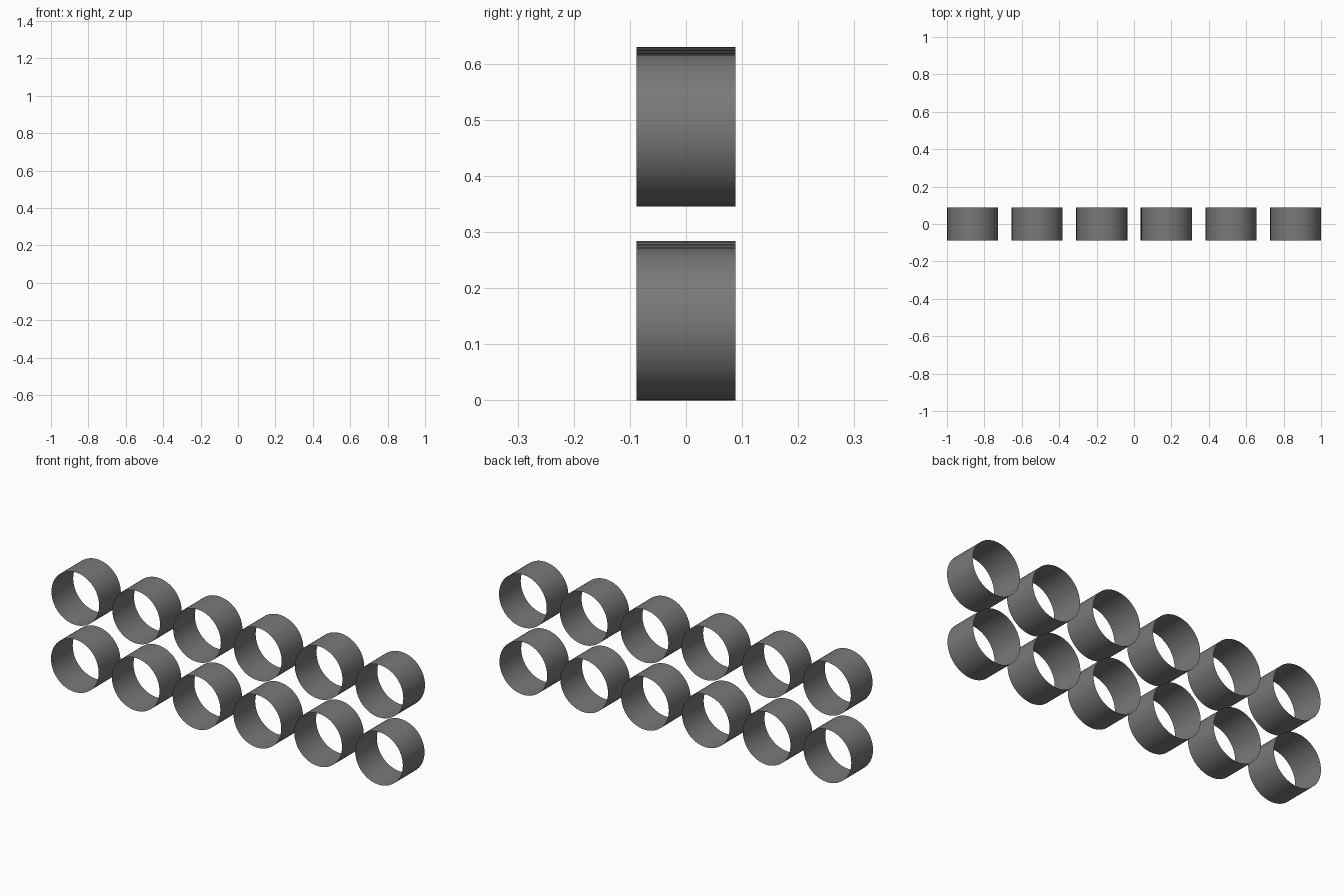
import bpy, bmesh, math

if "Cube" in bpy.data.objects:
    bpy.data.objects.remove(bpy.data.objects["Cube"])

COLS, ROWS = 6, 2
PITCH = 0.3454       # spacing between tube centres
RADIUS = 0.1353
HALF_LEN = 0.088
TILT = 0.0078        # whole grid leans slightly down to the right
CENTRE_Z = 0.315
SIDES = 64

# Dark grey tube material
dark = bpy.data.materials.new("dark_grey")
dark.diffuse_color = (0.19, 0.19, 0.19, 1)
dark.use_nodes = True
dark.node_tree.nodes["Principled BSDF"].inputs["Base Color"].default_value = dark.diffuse_color


def open_tube(name, x, z):
    """Thin-walled tube along y, open at both ends."""
    bm = bmesh.new()
    rings = []
    for y in (-HALF_LEN, HALF_LEN):
        rings.append([bm.verts.new((RADIUS * math.cos(2 * math.pi * i / SIDES), y,
                                    RADIUS * math.sin(2 * math.pi * i / SIDES)))
                      for i in range(SIDES)])
    front, back = rings
    for i in range(SIDES):
        j = (i + 1) % SIDES
        face = bm.faces.new((front[i], back[i], back[j], front[j]))
        face.smooth = True
    # normals point outwards
    bm.normal_update()
    bm.faces.ensure_lookup_table()
    f = bm.faces[0]
    if f.normal.dot(f.calc_center_median()) < 0:
        bmesh.ops.reverse_faces(bm, faces=bm.faces)
    mesh = bpy.data.meshes.new(name)
    bm.to_mesh(mesh)
    bm.free()
    mesh.materials.append(dark)
    obj = bpy.data.objects.new(name, mesh)
    obj.location = (x, 0, z)
    bpy.context.collection.objects.link(obj)


# Two rows of six tubes, on a slightly tilted grid
for r in range(ROWS):
    for c in range(COLS):
        u = (c - (COLS - 1) / 2) * PITCH
        v = (r - (ROWS - 1) / 2) * PITCH
        open_tube(f"tube_row{r + 1}_col{c + 1}",
                  u * math.cos(TILT) + v * math.sin(TILT),
                  CENTRE_Z + v * math.cos(TILT) - u * math.sin(TILT))
